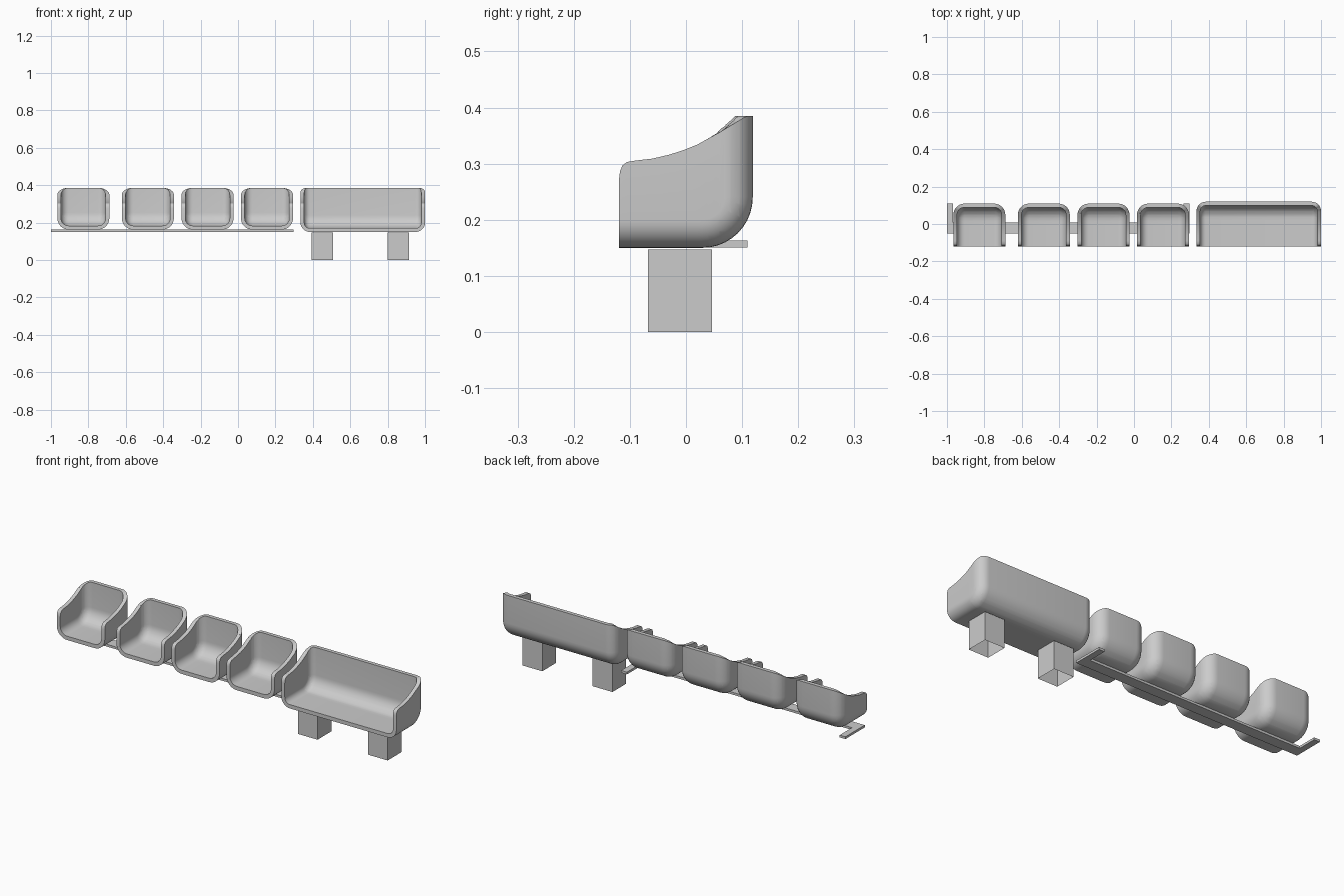
import bpy, bmesh, math

if "Cube" in bpy.data.objects:
    bpy.data.objects.remove(bpy.data.objects["Cube"])

FRONT, TOP = -0.119, 0.385
# Height of the arm edge along y (rounded front corner rising to the back)
RIM = [(-0.119, 0.275), (-0.1175, 0.287), (-0.113, 0.297), (-0.105, 0.303), (-0.09, 0.3055),
       (-0.06, 0.309), (-0.03, 0.316), (-0.005, 0.324), (0.02, 0.334), (0.04, 0.345),
       (0.06, 0.356), (0.08, 0.368), (0.095, 0.377), (0.108, 0.385)]


def rim_height(y):
    for (y0, z0), (y1, z1) in zip(RIM, RIM[1:]):
        if y <= y1:
            return z0 + (z1 - z0) * max(0, y - y0) / (y1 - y0)
    return TOP


def new_object(name, bm):
    mesh = bpy.data.meshes.new(name)
    bm.to_mesh(mesh)
    bm.free()
    ob = bpy.data.objects.new(name, mesh)
    bpy.context.collection.objects.link(ob)
    return ob


def tub(name, x0, x1, bottom, back, side_r, back_r=0.09, thick=0.02):
    # Side profile extruded across the width
    bm = bmesh.new()
    pts = [(FRONT, TOP), (FRONT, bottom)]
    for i in range(11):
        a = math.pi / 2 * i / 10
        pts.append((back - back_r + back_r * math.sin(a), bottom + back_r - back_r * math.cos(a)))
    pts.append((back, TOP))
    face = bm.faces.new([bm.verts.new((x0, y, z)) for y, z in pts])
    ext = bmesh.ops.extrude_face_region(bm, geom=[face])
    for v in ext["geom"]:
        if isinstance(v, bmesh.types.BMVert):
            v.co.x = x1
    bmesh.ops.recalc_face_normals(bm, faces=bm.faces)

    def on_open_side(verts):
        return all(abs(v.co.z - TOP) < 1e-5 for v in verts) or all(abs(v.co.y - FRONT) < 1e-5 for v in verts)

    # Round both ends, then open the top and front
    edges = [e for e in bm.edges if abs(e.verts[0].co.x - e.verts[1].co.x) < 1e-5
             and not on_open_side(e.verts)]
    bmesh.ops.bevel(bm, geom=edges, offset=side_r, offset_type='OFFSET', segments=8,
                    profile=0.5, affect='EDGES', clamp_overlap=False)
    bmesh.ops.delete(bm, geom=[f for f in bm.faces if on_open_side(f.verts)], context='FACES')
    # Slice along y and shape the arm edge
    for y, _ in RIM[1:-1]:
        bmesh.ops.bisect_plane(bm, geom=bm.verts[:] + bm.edges[:] + bm.faces[:], dist=1e-5,
                               plane_co=(0, y, 0), plane_no=(0, 1, 0))
    for v in bm.verts:
        if v.co.z > TOP - 1e-4:
            v.co.z = rim_height(v.co.y)
    ob = new_object(name, bm)
    # Shell thickness
    mod = ob.modifiers.new("shell", 'SOLIDIFY')
    mod.thickness = thick
    mod.offset = -1
    mod.use_even_offset = True
    bpy.ops.object.select_all(action='DESELECT')
    bpy.context.view_layer.objects.active = ob
    ob.select_set(True)
    bpy.ops.object.modifier_apply(modifier=mod.name)
    bpy.ops.object.shade_smooth_by_angle(angle=math.radians(35))


# Four single seats and the wide bench seat
for i, cx in enumerate((-0.827, -0.482, -0.163, 0.155)):
    tub(f"single_seat_{i + 1}", cx - 0.139, cx + 0.139, 0.163, 0.109, 0.06)
tub("bench_seat", 0.334, 1.0, 0.15, 0.119, 0.05)

# Flat support rail with an arm turned back at each end
bm = bmesh.new()
outline = [(-1, -0.05), (0.298, -0.05), (0.298, 0.11), (0.265, 0.11), (0.265, 0.008),
           (-0.967, 0.008), (-0.967, 0.11), (-1, 0.11)]
face = bm.faces.new([bm.verts.new((x, y, 0.151)) for x, y in outline])
ext = bmesh.ops.extrude_face_region(bm, geom=[face])
bmesh.ops.translate(bm, vec=(0, 0, 0.012),
                    verts=[v for v in ext["geom"] if isinstance(v, bmesh.types.BMVert)])
bmesh.ops.recalc_face_normals(bm, faces=bm.faces)
new_object("support_rail", bm)

# Bench legs: thin floor plate with a hollow square post
for name, cx in (("bench_leg_left", 0.451), ("bench_leg_right", 0.857)):
    bm = bmesh.new()
    half, cy = 0.057, -0.011
    face = bm.faces.new([bm.verts.new((cx + sx * half, cy + sy * half, 0))
                         for sx, sy in ((-1, -1), (1, -1), (1, 1), (-1, 1))])
    bmesh.ops.inset_region(bm, faces=[face], thickness=half - 0.029)
    ext = bmesh.ops.extrude_discrete_faces(bm, faces=[face])
    bmesh.ops.translate(bm, vec=(0, 0, 0.147), verts=ext["faces"][0].verts[:])
    new_object(name, bm)
